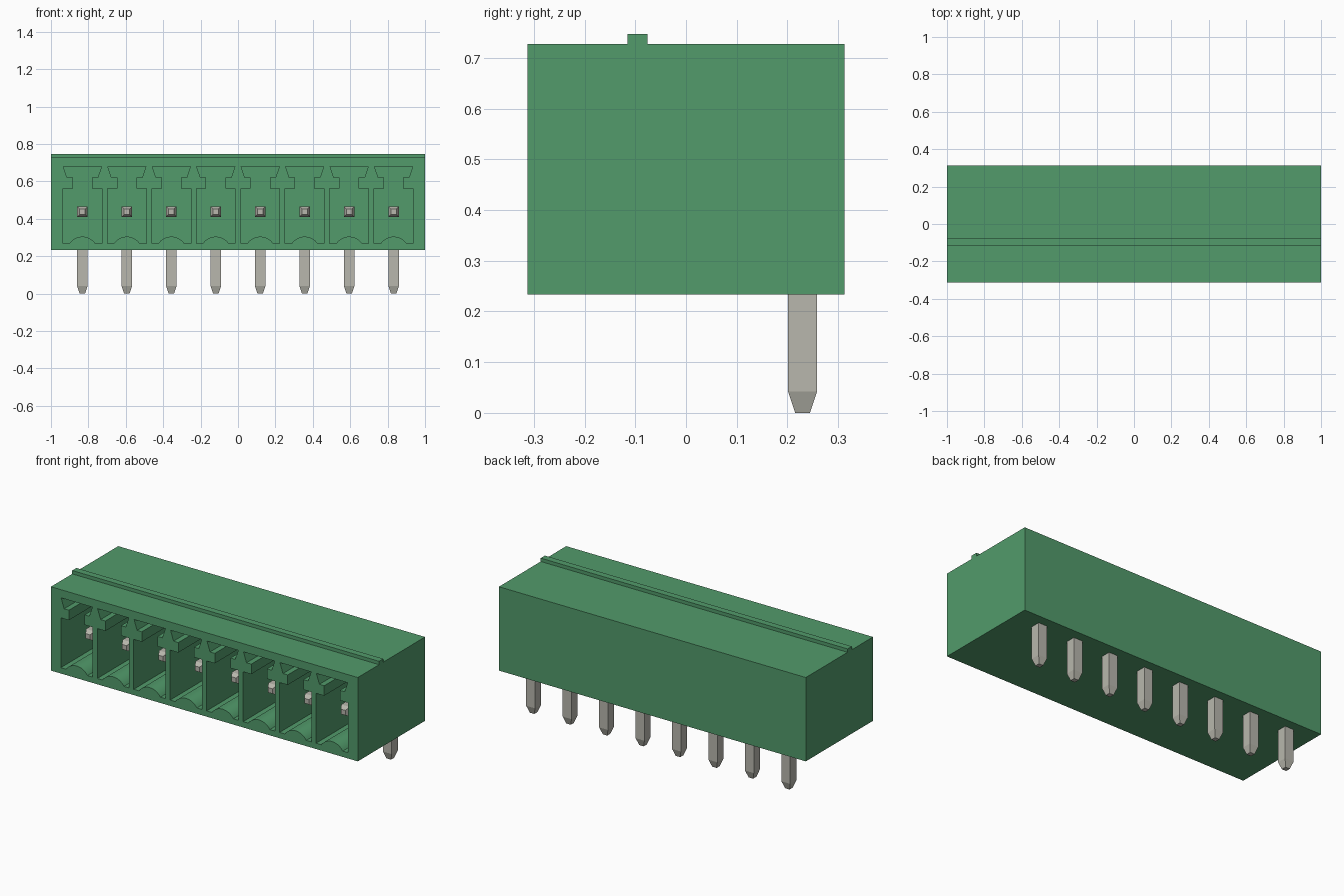
import bpy, bmesh, math

if "Cube" in bpy.data.objects:
    bpy.data.objects.remove(bpy.data.objects["Cube"], do_unlink=True)

COUNT, PITCH = 8, 0.2377
CENTRES = [(i - (COUNT - 1) / 2) * PITCH for i in range(COUNT)]
PIN_Z, PIN_Y = 0.4385, 0.23


def make_material(name, rgb):
    mat = bpy.data.materials.new(name)
    mat.use_nodes = True
    mat.diffuse_color = (*rgb, 1)
    bsdf = mat.node_tree.nodes["Principled BSDF"]
    bsdf.inputs["Base Color"].default_value = (*rgb, 1)
    bsdf.inputs["Roughness"].default_value = 0.6
    return mat


green = make_material("green plastic", (0.084, 0.328, 0.147))
metal = make_material("tinned metal", (0.479, 0.474, 0.418))


def loft(bm, rings):
    """Skin a list of closed rings and cap both ends."""
    rows = [[bm.verts.new(p) for p in ring] for ring in rings]
    n = len(rows[0])
    for a, b in zip(rows, rows[1:]):
        for i in range(n):
            j = (i + 1) % n
            bm.faces.new((a[i], a[j], b[j], b[i]))
    bm.faces.new(rows[0])
    bm.faces.new(rows[-1])


def finish(bm, name, mat):
    bmesh.ops.recalc_face_normals(bm, faces=bm.faces)
    mesh = bpy.data.meshes.new(name)
    bm.to_mesh(mesh)
    bm.free()
    mesh.materials.append(mat)
    obj = bpy.data.objects.new(name, mesh)
    bpy.context.collection.objects.link(obj)
    return obj


# Housing: side profile with the top ridge, extruded along x
side = [(-0.313, 0.233), (0.313, 0.233), (0.313, 0.727), (-0.076, 0.727),
        (-0.076, 0.747), (-0.115, 0.747), (-0.115, 0.727), (-0.313, 0.727)]
bm = bmesh.new()
loft(bm, [[(x, y, z) for y, z in side] for x in (-1, 1)])
housing = finish(bm, "housing", green)

# Socket outline: keyed slot above, rounded hump on the floor
right = [(0.104, 0.267), (0.104, 0.561), (0.051, 0.561), (0.051, 0.62),
         (0.082, 0.62), (0.102, 0.679)]
left = [(-x, z) for x, z in reversed(right)]
R, SWEEP, STEPS = 0.0835, math.asin(0.07 / 0.0835), 16
hump = []
for k in range(STEPS + 1):
    a = SWEEP * (2 * k / STEPS - 1)
    hump.append((R * math.sin(a), 0.305 - R + R * math.cos(a)))
outline = right + left + hump

bm = bmesh.new()
for cx in CENTRES:
    loft(bm, [[(cx + x, y, z) for x, z in outline] for y in (-0.4, 0.15)])
cutter = finish(bm, "socket_cutter", green)
cutter.hide_render = True

cut = housing.modifiers.new("sockets", "BOOLEAN")
cut.operation = "DIFFERENCE"
cut.solver = "EXACT"
cut.object = cutter
bpy.ops.object.select_all(action="DESELECT")
housing.select_set(True)
bpy.context.view_layer.objects.active = housing
bpy.ops.object.modifier_apply(modifier=cut.name)
bpy.data.objects.remove(cutter, do_unlink=True)
bpy.ops.object.shade_smooth_by_angle(angle=math.radians(30))

# Pins: square wire bent at a right angle, tapered at both ends
W, TIP = 0.0285, 0.0145
# each ring: y, z, half width in x, offset in y, offset in z
path = [(-0.21, PIN_Z, TIP, 0, TIP), (-0.185, PIN_Z, W, 0, W),
        (PIN_Y, PIN_Z, W, W, W),
        (PIN_Y, 0.042, W, W, 0), (PIN_Y, 0, TIP, TIP, 0)]
for i, cx in enumerate(CENTRES):
    bm = bmesh.new()
    loft(bm, [[(cx + sx * h, y + s * oy, z + s * oz)
               for sx, s in ((-1, -1), (1, -1), (1, 1), (-1, 1))]
              for y, z, h, oy, oz in path])
    finish(bm, f"pin_{i + 1}", metal)
